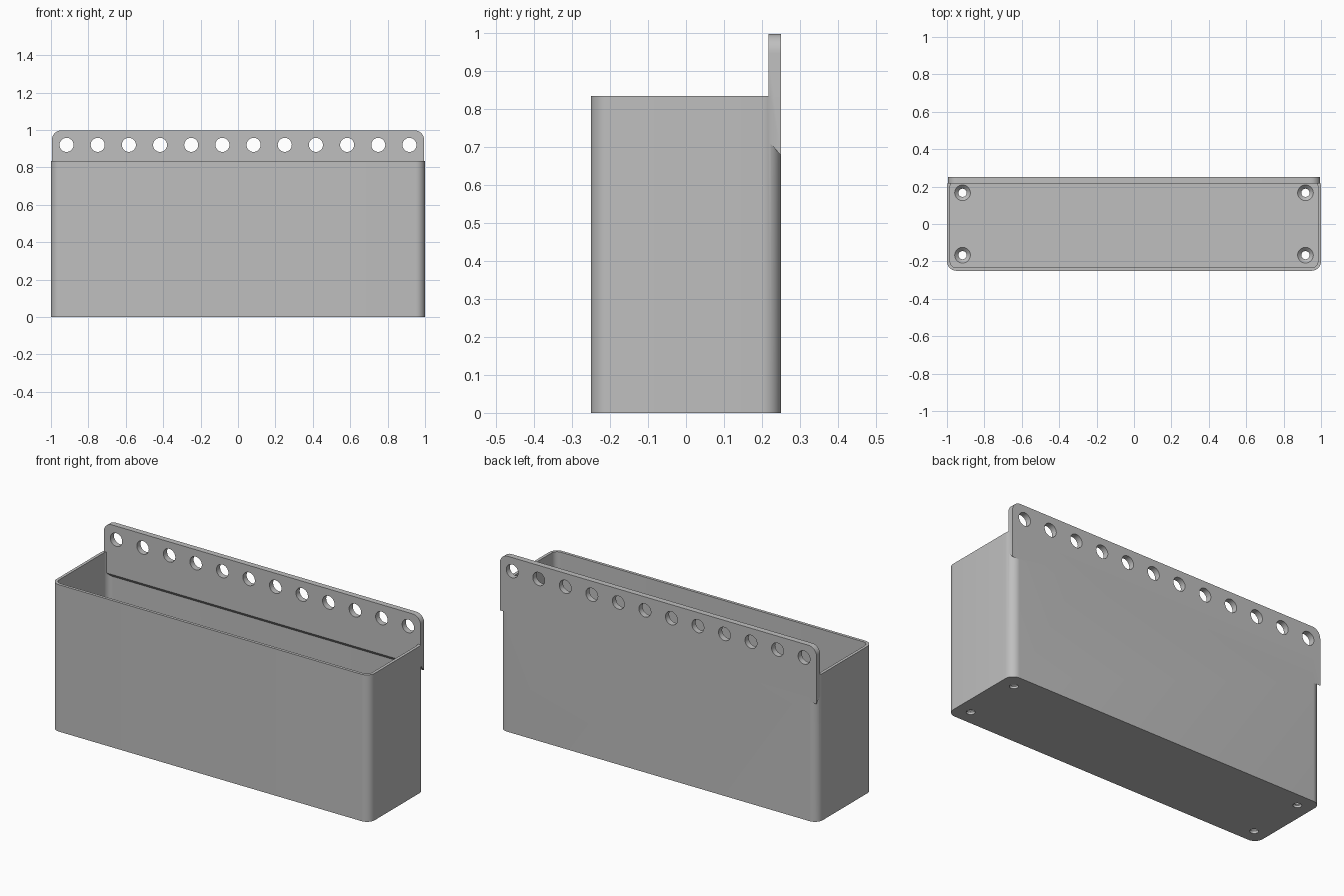
import bpy, bmesh
from math import pi, radians
from mathutils import Matrix, Vector

if "Cube" in bpy.data.objects:
    bpy.data.objects.remove(bpy.data.objects["Cube"], do_unlink=True)

grey = bpy.data.materials.new("matte_grey")
grey.use_nodes = True
colour = (0.52, 0.52, 0.52, 1)
grey.diffuse_color = colour
grey.node_tree.nodes["Principled BSDF"].inputs["Base Color"].default_value = colour

W, D, H = 2.0, 0.5, 0.834      # bin size
WALL, FLOOR, PLATE = 0.0167, 0.033, 0.033
TOP = 0.997


def make_object(name, bm):
    bmesh.ops.recalc_face_normals(bm, faces=bm.faces)
    mesh = bpy.data.meshes.new(name)
    bm.to_mesh(mesh)
    bm.free()
    mesh.materials.append(grey)
    obj = bpy.data.objects.new(name, mesh)
    bpy.context.collection.objects.link(obj)
    return obj


def box(lo, hi):
    bm = bmesh.new()
    lo, hi = Vector(lo), Vector(hi)
    bmesh.ops.create_cube(bm, size=1)
    for v in bm.verts:
        v.co = (lo + hi) / 2 + v.co * (hi - lo)
    return bm


def round_edges(bm, axis, radius, test=lambda c: True):
    """Round the edges that run along one axis."""
    edges = [e for e in bm.edges
             if abs((e.verts[0].co - e.verts[1].co).normalized()[axis]) > 0.99
             and test((e.verts[0].co + e.verts[1].co) / 2)]
    bmesh.ops.bevel(bm, geom=edges, offset=radius, segments=10,
                    profile=0.5, affect='EDGES')


def drills(name, centres, r1, r2, depth, rotation=Matrix()):
    bm = bmesh.new()
    for c in centres:
        bmesh.ops.create_cone(bm, cap_ends=True, segments=40, radius1=r1, radius2=r2,
                              depth=depth, matrix=Matrix.Translation(c) @ rotation)
    return make_object(name, bm)


def combine(target, tool, operation):
    mod = target.modifiers.new(operation.lower(), 'BOOLEAN')
    mod.operation, mod.solver, mod.object = operation, 'EXACT', tool
    bpy.context.view_layer.objects.active = target
    bpy.ops.object.modifier_apply(modifier=mod.name)
    bpy.data.objects.remove(tool, do_unlink=True)


# Open bin with rounded upright corners
bm = box((-W / 2, -D / 2, 0), (W / 2, D / 2, H))
round_edges(bm, 2, 0.05)
holder = make_object("storage_bin", bm)

bm = box((-W / 2 + WALL, -D / 2 + WALL, FLOOR), (W / 2 - WALL, D / 2 - WALL, H + 0.1))
round_edges(bm, 2, 0.05 - WALL)
combine(holder, make_object("cavity", bm), 'DIFFERENCE')

# Hanging plate: rounded top corners, sloped lower edge
front = D / 2 - PLATE
bm = box((-0.995, front, 0.677), (0.995, D / 2, TOP))
for v in bm.verts:
    if v.co.z < 0.8 and v.co.y < D / 2 - 0.01:
        v.co.z = 0.715
round_edges(bm, 1, 0.05, lambda c: c.z > 0.9)
combine(holder, make_object("hanging_plate", bm), 'UNION')

# Row of peg holes through the plate
pegs = [(-0.9167 + i / 6, D / 2, 0.92) for i in range(12)]
combine(holder, drills("peg_holes", pegs, 0.0375, 0.0375, 0.2,
                       Matrix.Rotation(pi / 2, 4, 'X')), 'DIFFERENCE')

# Countersunk screw holes in the floor
corners = [(x, y) for x in (-0.9167, 0.9167) for y in (-0.1667, 0.1667)]
combine(holder, drills("screw_holes", [(x, y, 0) for x, y in corners],
                       0.022, 0.022, 0.2), 'DIFFERENCE')
combine(holder, drills("countersinks", [(x, y, FLOOR - 0.01) for x, y in corners],
                       0.0215, 0.0425, 0.021), 'DIFFERENCE')

# Smooth corners, crisp edges
bpy.ops.object.select_all(action='DESELECT')
holder.select_set(True)
bpy.context.view_layer.objects.active = holder
bpy.ops.object.shade_smooth_by_angle(angle=radians(30))
